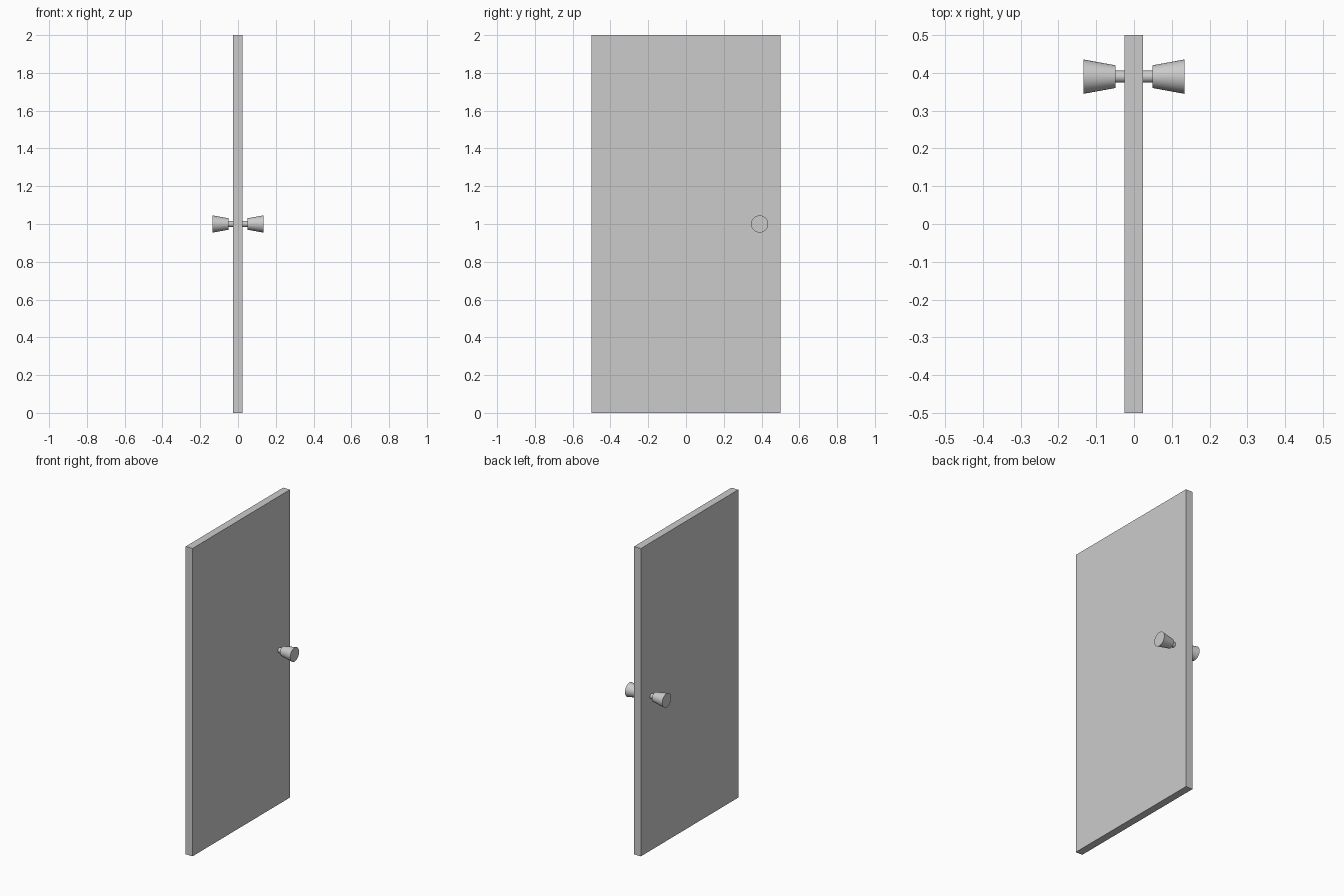
import bpy, math
from mathutils import Matrix, Vector

if "Cube" in bpy.data.objects:
    bpy.data.objects.remove(bpy.data.objects["Cube"])

KNOB_Y, KNOB_Z, SEGMENTS = 0.39, 1.0, 32

# Door slab
bpy.ops.mesh.primitive_cube_add(size=1, location=(-0.001, 0, 1))
door = bpy.context.object
door.name = "door_panel"
door.scale = (0.049, 1.0, 2.0)
bpy.ops.object.transform_apply(location=False, rotation=False, scale=True)


def lathe(name, profile, side):
    """Closed solid of revolution along x from (distance, radius) points."""
    verts, faces = [], []
    for d, r in profile:
        for i in range(SEGMENTS):
            a = math.tau * i / SEGMENTS
            verts.append((d, r * math.cos(a), r * math.sin(a)))
    for k in range(len(profile) - 1):
        for i in range(SEGMENTS):
            j = (i + 1) % SEGMENTS
            a, b = k * SEGMENTS, (k + 1) * SEGMENTS
            faces.append((a + i, b + i, b + j, a + j))
    last = (len(profile) - 1) * SEGMENTS
    faces.append(tuple(range(SEGMENTS)))
    faces.append(tuple(last + i for i in reversed(range(SEGMENTS))))
    mesh = bpy.data.meshes.new(name)
    mesh.from_pydata(verts, [], [f[::-1] for f in faces])
    if side < 0:
        mesh.transform(Matrix.Rotation(math.pi, 4, 'Z'))
    obj = bpy.data.objects.new(name, mesh)
    obj.location = Vector((0, KNOB_Y, KNOB_Z))
    bpy.context.collection.objects.link(obj)
    bpy.ops.object.select_all(action='DESELECT')
    obj.select_set(True)
    bpy.context.view_layer.objects.active = obj
    bpy.ops.object.shade_smooth_by_angle(angle=math.radians(30))


# Flared knob with a thin neck on each face of the door
for label, side in (("right", 1), ("left", -1)):
    lathe(f"{label}_knob", [(0.02, 0.016), (0.049, 0.016), (0.049, 0.030), (0.134, 0.0455)], side)
